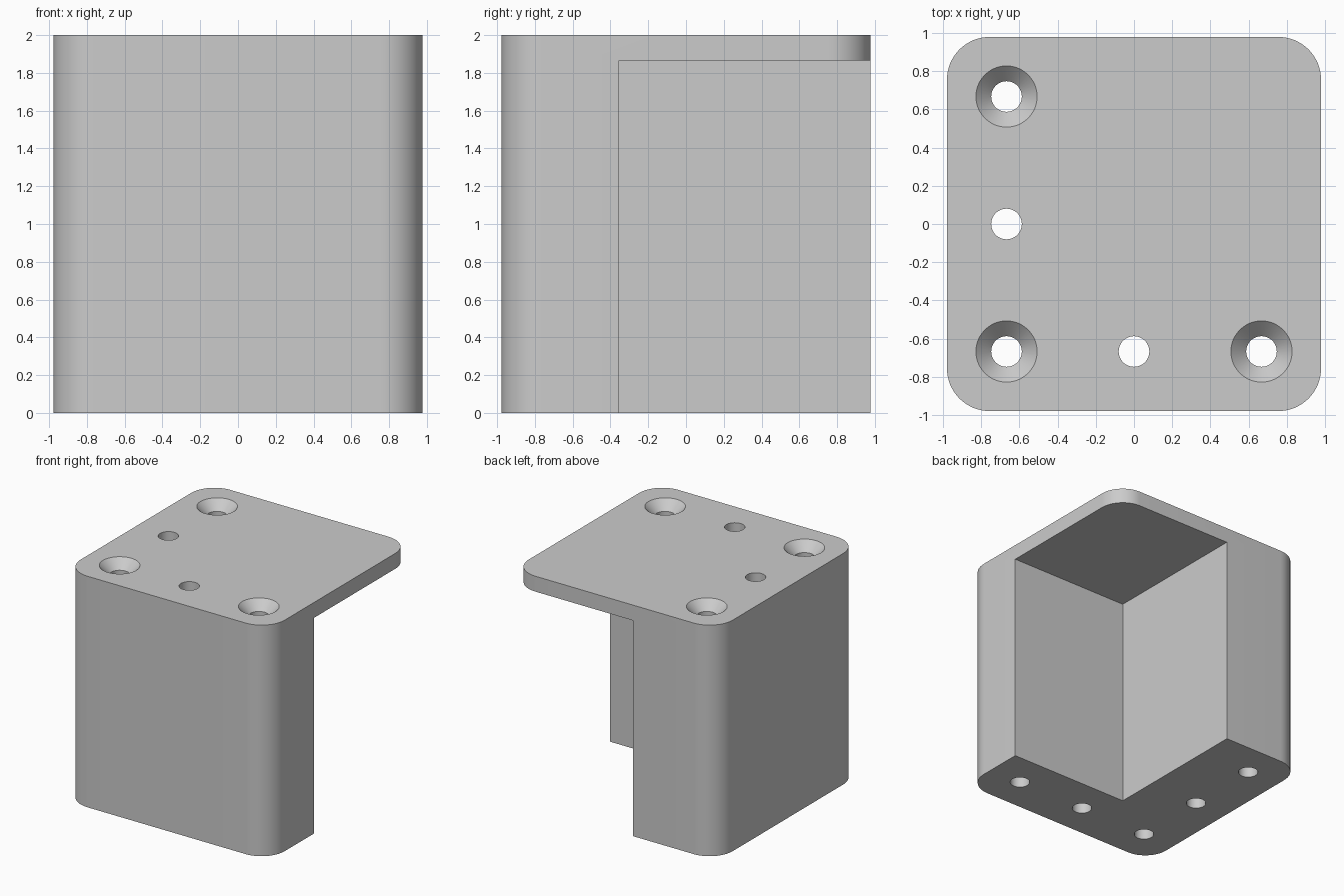
import bpy, bmesh, math

if "Cube" in bpy.data.objects:
    bpy.data.objects.remove(bpy.data.objects["Cube"])

U = 1 / 22.5                     # size of one design step
HALF, R, H = 22 * U, 5 * U, 2.0  # half width, corner radius, height
PLATE, HOLE = 3 * U, 15 * U
INNER_X, INNER_Y = -4 * U, -8 * U  # inner faces of the L-shaped leg
BORE, SINK = 1.8 * U, 3.6 * U    # screw hole radii

grey = bpy.data.materials.new("light grey")
grey.diffuse_color = (0.6, 0.6, 0.6, 1)
grey.use_nodes = True
grey.node_tree.nodes["Principled BSDF"].inputs["Base Color"].default_value = grey.diffuse_color


def add_object(name, bm):
    bmesh.ops.recalc_face_normals(bm, faces=bm.faces)
    mesh = bpy.data.meshes.new(name)
    bm.to_mesh(mesh)
    bm.free()
    mesh.materials.append(grey)
    ob = bpy.data.objects.new(name, mesh)
    bpy.context.collection.objects.link(ob)
    return ob


def loft(bm, rings):
    """Closed solid through rings of equal point counts."""
    vs = [[bm.verts.new(p) for p in ring] for ring in rings]
    n = len(vs[0])
    for a, b in zip(vs, vs[1:]):
        for i in range(n):
            j = (i + 1) % n
            bm.faces.new((a[i], a[j], b[j], b[i]))
    bm.faces.new(vs[0][::-1])
    bm.faces.new(vs[-1])


def circle(x, y, r, z, n=48):
    return [(x + r * math.cos(2 * math.pi * i / n),
             y + r * math.sin(2 * math.pi * i / n), z) for i in range(n)]


# Rounded square block: the outer envelope
outline = []
for k, (sx, sy) in enumerate([(1, 1), (-1, 1), (-1, -1), (1, -1)]):
    for i in range(17):
        a = math.pi / 2 * (k + i / 16)
        outline.append((sx * (HALF - R) + R * math.cos(a),
                        sy * (HALF - R) + R * math.sin(a)))
bm = bmesh.new()
loft(bm, [[(x, y, z) for x, y in outline] for z in (0, H)])
bracket = add_object("corner_bracket", bm)

# Cutter: pocket that leaves an L-shaped leg under the top plate
bm = bmesh.new()
pocket = [(INNER_X, INNER_Y), (1.3, INNER_Y), (1.3, 1.3), (INNER_X, 1.3)]
loft(bm, [[(x, y, z) for x, y in pocket] for z in (-0.2, H - PLATE)])

# Cutter: screw holes right through, three of them countersunk
e = 0.02
for x, y, sunk in [(-HOLE, HOLE, True), (-HOLE, -HOLE, True), (HOLE, -HOLE, True),
                   (-HOLE, 0, False), (0, -HOLE, False)]:
    rings = [circle(x, y, BORE, -0.2)]
    if sunk:
        rings += [circle(x, y, BORE, H - (SINK - BORE)), circle(x, y, SINK + e, H + e)]
    else:
        rings += [circle(x, y, BORE, H + e)]
    loft(bm, rings)
cutter = add_object("cutter", bm)
cutter.hide_render = True

# Cut, then shade smooth with crisp edges
mod = bracket.modifiers.new("cut", 'BOOLEAN')
mod.operation, mod.solver, mod.object = 'DIFFERENCE', 'EXACT', cutter
bpy.ops.object.select_all(action='DESELECT')
bpy.context.view_layer.objects.active = bracket
bracket.select_set(True)
bpy.ops.object.modifier_apply(modifier=mod.name)
bpy.data.objects.remove(cutter)
bpy.ops.object.shade_smooth_by_angle(angle=math.radians(30))
